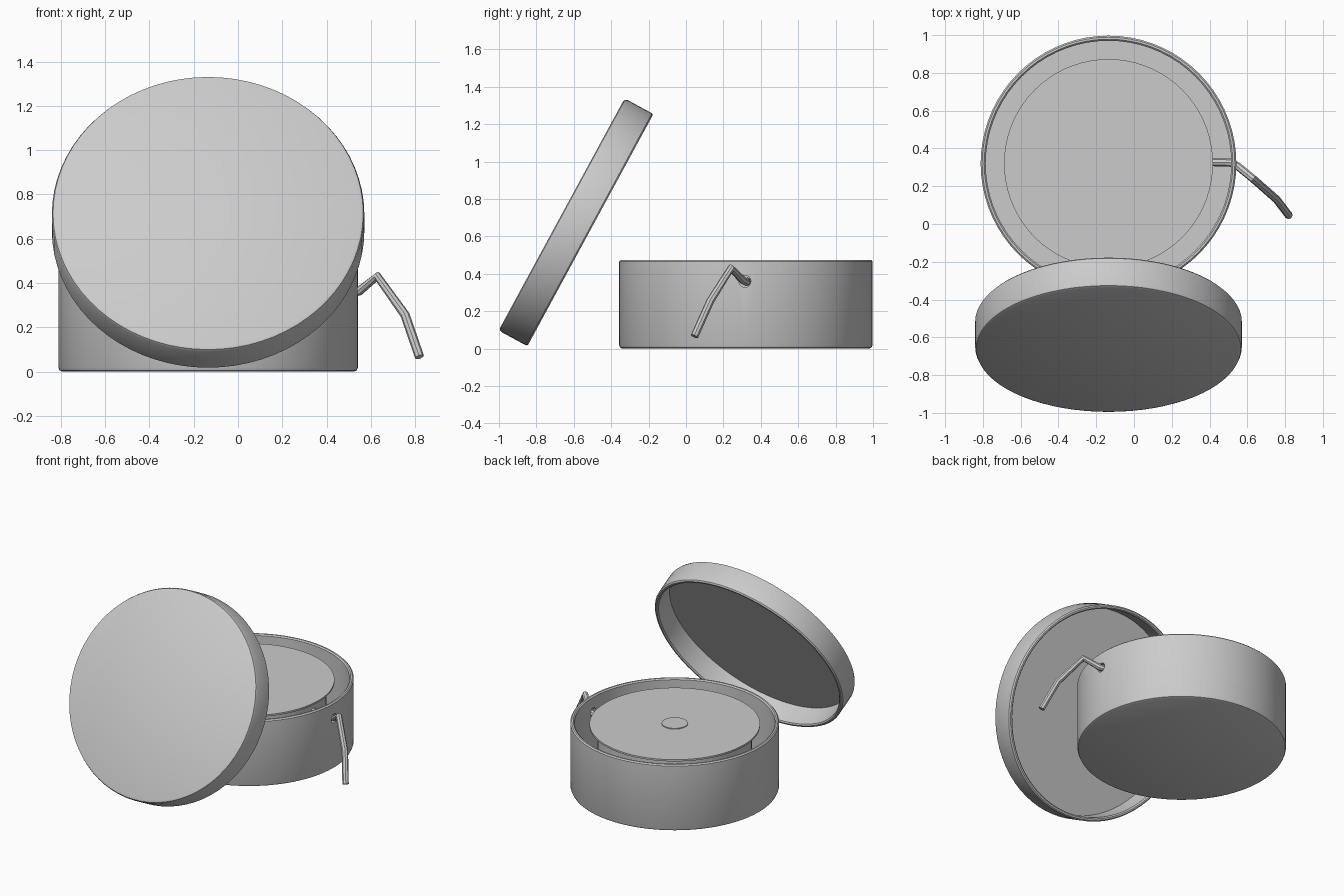
import bpy, bmesh
from math import radians, cos, sin, pi
from mathutils import Vector

if "Cube" in bpy.data.objects:
    bpy.data.objects.remove(bpy.data.objects["Cube"])

CX, CY = -0.135, 0.32      # axis of the tin and spool


def lathe(name, profile, loc, rot=(0, 0, 0), n=72):
    """Turn a radius/height profile about z; radius 0 makes a pole."""
    bm = bmesh.new()
    rings = []
    for r, z in profile:
        if r == 0:
            rings.append([bm.verts.new((0, 0, z))] * n)
        else:
            rings.append([bm.verts.new((r * cos(2 * pi * i / n), r * sin(2 * pi * i / n), z))
                          for i in range(n)])
    for a, b in zip(rings, rings[1:]):
        for i in range(n):
            j = (i + 1) % n
            quad = list(dict.fromkeys((a[i], a[j], b[j], b[i])))
            bm.faces.new(quad)
    bmesh.ops.recalc_face_normals(bm, faces=bm.faces)
    me = bpy.data.meshes.new(name)
    bm.to_mesh(me)
    bm.free()
    ob = bpy.data.objects.new(name, me)
    bpy.context.collection.objects.link(ob)
    ob.location, ob.rotation_euler = loc, rot
    return ob


def smooth(ob):
    bpy.ops.object.select_all(action='DESELECT')
    ob.select_set(True)
    bpy.context.view_layer.objects.active = ob
    bpy.ops.object.shade_smooth_by_angle(angle=radians(35))


def cup(r, h, wall, floor, b):
    """Closed at z=0, open at z=h, with softened edges."""
    q = b * 0.3
    ri = r - wall
    e = wall * 0.3
    return [(0, 0), (r - b, 0), (r - q, q), (r, b), (r, h - e), (r - e, h),
            (ri + e, h), (ri, h - e), (ri, floor), (0, floor)]


# round tin
base = lathe("tin_base", cup(0.677, 0.475, 0.027, 0.03, 0.018), (CX, CY, 0))

# cord outlet through the tin wall
bpy.ops.mesh.primitive_cylinder_add(vertices=16, radius=0.032, depth=0.12,
                                    location=(0.53, 0.315, 0.36), rotation=(0, pi / 2, 0))
cutter = bpy.context.object
cutter.name = "outlet_cutter"
cutter.hide_render = True
mod = base.modifiers.new("outlet", 'BOOLEAN')
mod.operation, mod.solver, mod.object = 'DIFFERENCE', 'EXACT', cutter
bpy.context.view_layer.objects.active = base
bpy.ops.object.modifier_apply(modifier=mod.name)
bpy.data.objects.remove(cutter)
smooth(base)

# lid, leaning with its open side toward the tin
tilt = radians(61.5)
lid = lathe("lid", cup(0.706, 0.175, 0.027, 0.025, 0.018),
            (CX, -0.665, 0.7175), (tilt + pi, 0, 0))
smooth(lid)

# spool with two thin flanges and a wound core
spool = lathe("spool", [(0, 0.031), (0.553, 0.031), (0.553, 0.043), (0.5, 0.043),
                        (0.5, 0.443), (0.553, 0.443), (0.553, 0.455), (0, 0.455)], (CX, CY, 0))
smooth(spool)

# small centre hub
hub = lathe("spool_hub", [(0, 0.44), (0.085, 0.44), (0.085, 0.461), (0, 0.461)],
            (CX, CY, 0), n=32)
smooth(hub)

# loose end of the cord
path = [(0.34, 0.328, 0.36), (0.51, 0.325, 0.355), (0.55, 0.305, 0.365),
        (0.63, 0.24, 0.43), (0.755, 0.13, 0.255), (0.82, 0.045, 0.066)]
cu = bpy.data.curves.new("cord", 'CURVE')
cu.dimensions = '3D'
cu.bevel_depth, cu.bevel_resolution, cu.use_fill_caps = 0.021, 2, True
sp = cu.splines.new('POLY')
sp.points.add(len(path) - 1)
for p, co in zip(sp.points, path):
    p.co = (*co, 1)
cord = bpy.data.objects.new("cord", cu)
bpy.context.collection.objects.link(cord)
bpy.ops.object.select_all(action='DESELECT')
cord.select_set(True)
bpy.context.view_layer.objects.active = cord
bpy.ops.object.convert(target='MESH')
smooth(bpy.context.object)
